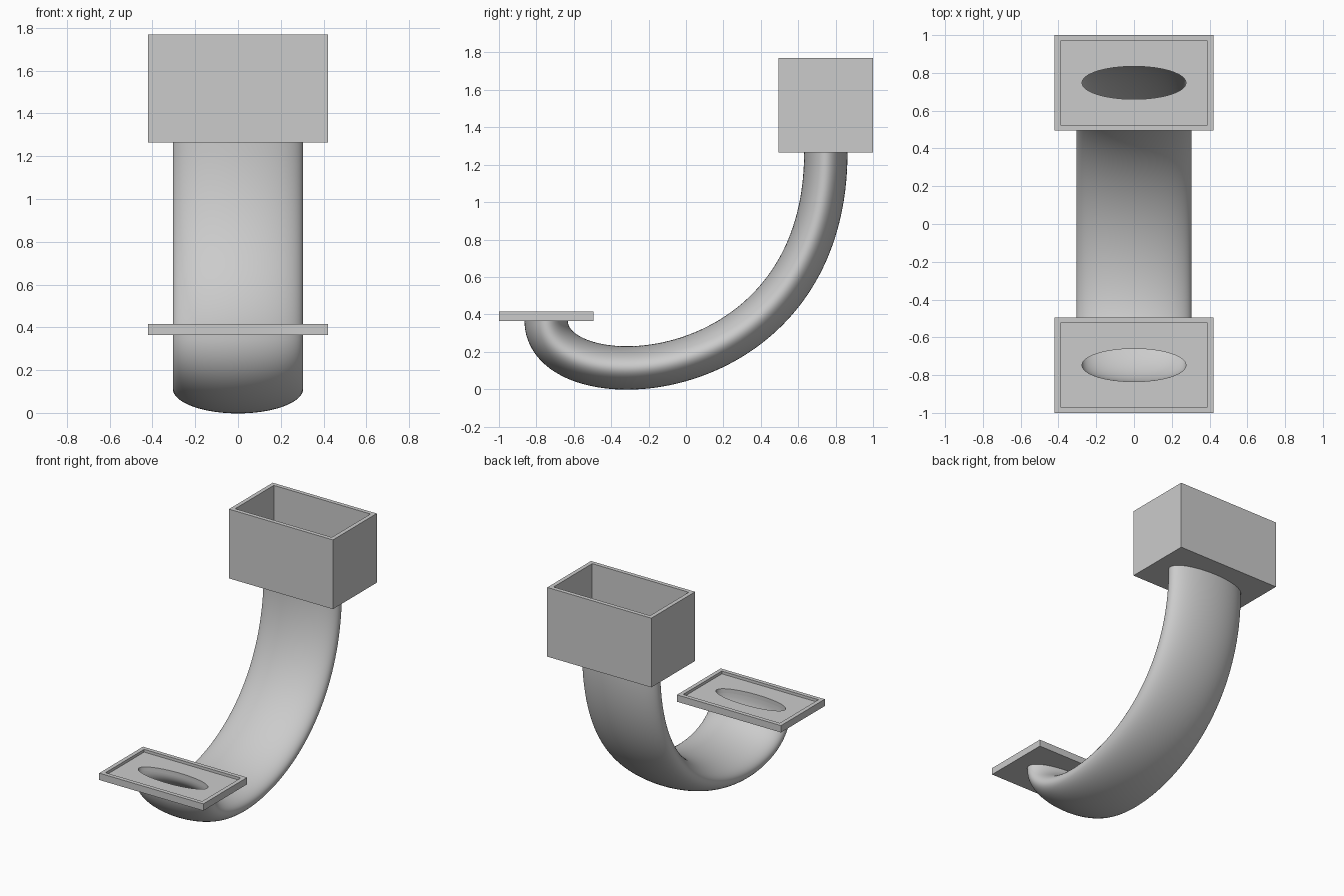
import bpy, bmesh
from math import sin, cos, pi
from mathutils import Vector

cube = bpy.data.objects.get("Cube")
if cube:
    bpy.data.objects.remove(cube, do_unlink=True)

grey = bpy.data.materials.new("plain grey")
grey.use_nodes = True
colour = (0.6, 0.6, 0.6, 1)
grey.diffuse_color = colour
grey.node_tree.nodes["Principled BSDF"].inputs["Base Color"].default_value = colour

SEG = 96
OUTER, INNER = (0.305, 0.116), (0.275, 0.087)   # half sizes of the oval pipe
HALF_X, HALF_Y, WALL = 0.42, 0.2525, 0.03
END_Y, LOW, HIGH = 0.7475, 0.365, 1.265


def add_object(name, bm):
    bmesh.ops.recalc_face_normals(bm, faces=bm.faces[:])
    mesh = bpy.data.meshes.new(name)
    bm.to_mesh(mesh)
    bm.free()
    mesh.materials.append(grey)
    obj = bpy.data.objects.new(name, mesh)
    bpy.context.collection.objects.link(obj)
    bpy.ops.object.select_all(action='DESELECT')
    bpy.context.view_layer.objects.active = obj
    obj.select_set(True)
    bpy.ops.object.shade_smooth_by_angle()
    return obj


def bridge(bm, a, b):
    n = len(a)
    for i in range(n):
        j = (i + 1) % n
        bm.faces.new((a[i], a[j], b[j], b[i]))


def oval(bm, size, centre, across):
    return [bm.verts.new(centre + Vector((size[0] * cos(2 * pi * i / SEG), 0, 0))
                         + across * size[1] * sin(2 * pi * i / SEG)) for i in range(SEG)]


def rect(bm, y, z, inset=0):
    x, d = HALF_X - inset, HALF_Y - inset
    return [bm.verts.new((sx * x, y + sy * d, z))
            for sx, sy in ((-1, -1), (1, -1), (1, 1), (-1, 1))]


def fill_between(bm, a, b):
    edges = []
    for ring in (a, b):
        for i, v in enumerate(ring):
            w = ring[(i + 1) % len(ring)]
            edges.append(bm.edges.get((v, w)) or bm.edges.new((v, w)))
    bmesh.ops.triangle_fill(bm, edges=edges, use_beauty=True)


# Open tray with an oval hole through its floor
def tray(name, y, bottom, top, floor):
    bm = bmesh.new()
    across = Vector((0, 1, 0))
    hole_low = oval(bm, INNER, Vector((0, y, bottom)), across)
    hole_high = oval(bm, INNER, Vector((0, y, floor)), across)
    rings = [rect(bm, y, bottom), rect(bm, y, top),
             rect(bm, y, top, WALL), rect(bm, y, floor, WALL)]
    for a, b in zip(rings, rings[1:]):
        bridge(bm, a, b)
    bridge(bm, hole_low, hole_high)
    fill_between(bm, rings[0], hole_low)
    fill_between(bm, rings[3], hole_high)
    return add_object(name, bm)


tray("rear_hopper", END_Y, HIGH, 1.77, HIGH + WALL)
tray("front_tray", -END_Y, LOW, 0.415, LOW + WALL)

# Hollow oval pipe swept along a curve in the side plane
P = [Vector(p) for p in ((0, -END_Y, LOW), (0, -END_Y, LOW - 0.44),
                         (0, END_Y, HIGH - 1.297), (0, END_Y, HIGH))]
STEPS = 80
bm = bmesh.new()
shells = []
for size in (OUTER, INNER):
    rings = []
    for k in range(STEPS + 1):
        t = k / STEPS
        u = 1 - t
        point = P[0] * u**3 + P[1] * 3 * u * u * t + P[2] * 3 * u * t * t + P[3] * t**3
        along = ((P[1] - P[0]) * u * u + (P[2] - P[1]) * 2 * u * t + (P[3] - P[2]) * t * t).normalized()
        rings.append(oval(bm, size, point, Vector((0, -along.z, along.y))))
    for a, b in zip(rings, rings[1:]):
        bridge(bm, a, b)
    shells.append(rings)
for end in (0, -1):
    bridge(bm, shells[0][end], shells[1][end])
add_object("curved_pipe", bm)
